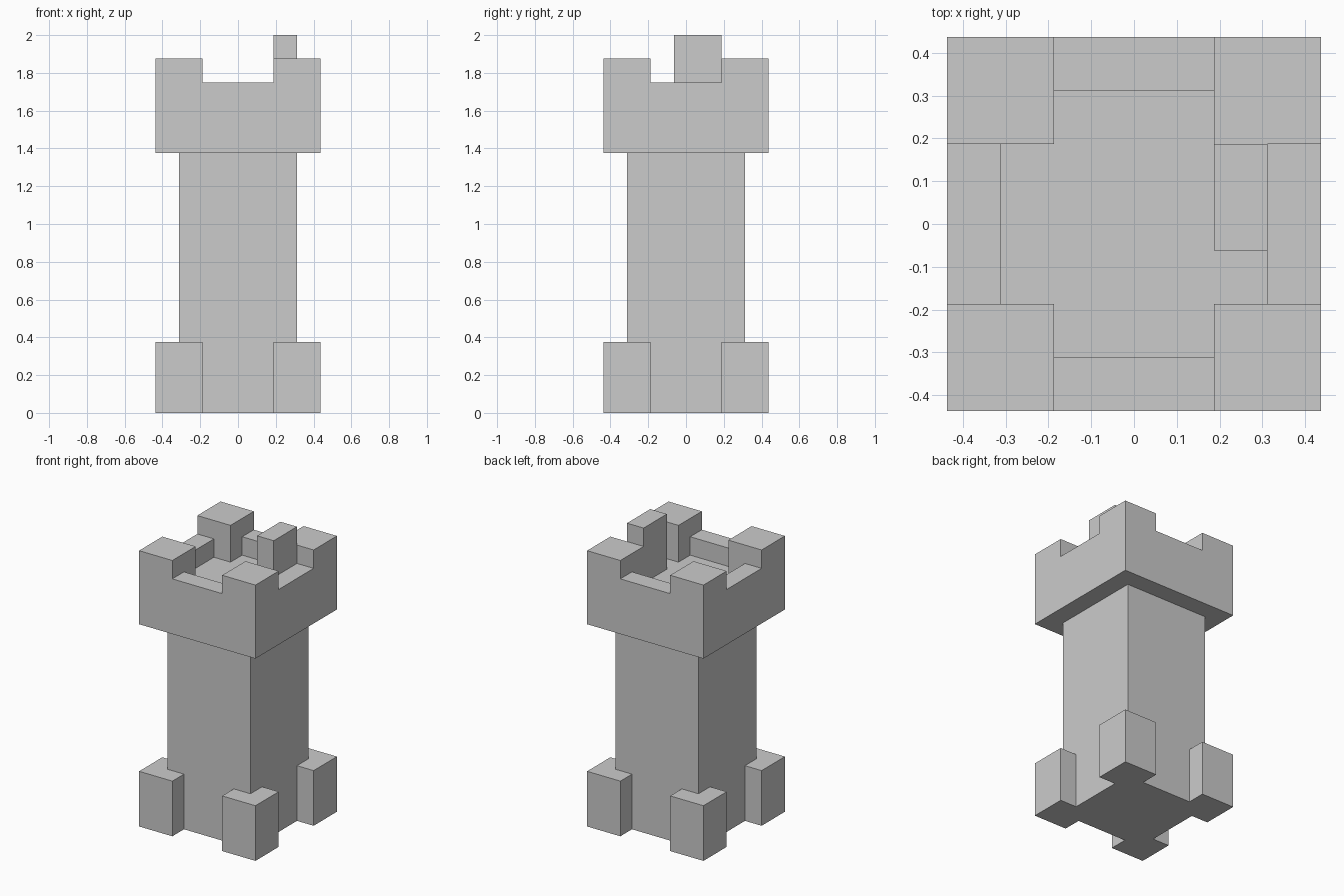
import bpy

if "Cube" in bpy.data.objects:
    bpy.data.objects.remove(bpy.data.objects["Cube"])

OUT, MID, INN = 0.4375, 0.3125, 0.1875   # crown edge, shaft edge, merlon inner edge


def box(name, x0, x1, y0, y1, z0, z1):
    bpy.ops.mesh.primitive_cube_add(size=1, location=(0, 0, 0))
    ob = bpy.context.object
    ob.name = ob.data.name = name
    for v in ob.data.vertices:
        v.co = (x1 if v.co.x > 0 else x0,
                y1 if v.co.y > 0 else y0,
                z1 if v.co.z > 0 else z0)
    return ob


def block(name, hx, hy, z0, z1):
    return box(name, -hx, hx, -hy, hy, z0, z1)


def combine(target, tool, operation):
    mod = target.modifiers.new(operation.lower(), 'BOOLEAN')
    mod.operation, mod.solver, mod.object = operation, 'EXACT', tool
    bpy.context.view_layer.objects.active = target
    bpy.ops.object.modifier_apply(modifier=mod.name)
    bpy.data.objects.remove(tool)


# Crown: solid block, cross-shaped sunken floor, notches between corner merlons
crown = block("crown", OUT, OUT, 1.375, 1.875)
for hx, hy, floor in ((MID, INN, 1.625), (INN, MID, 1.625),
                      (0.6, INN, 1.75), (INN, 0.6, 1.75)):
    combine(crown, block("crown_cutter", hx, hy, floor, 2.2), 'DIFFERENCE')

# Chimney standing on the sunken floor against the right wall
combine(crown, box("chimney", INN, MID, -0.0625, INN, 1.5, 2.0), 'UNION')

# Shaft with four corner feet
tower = block("tower", MID, MID, 0, 1.5)
for sx in (-1, 1):
    for sy in (-1, 1):
        xs = sorted((sx * INN, sx * OUT))
        ys = sorted((sy * INN, sy * OUT))
        combine(tower, box("foot", *xs, *ys, 0, 0.375), 'UNION')

# Merge the crown onto the shaft
combine(tower, crown, 'UNION')
